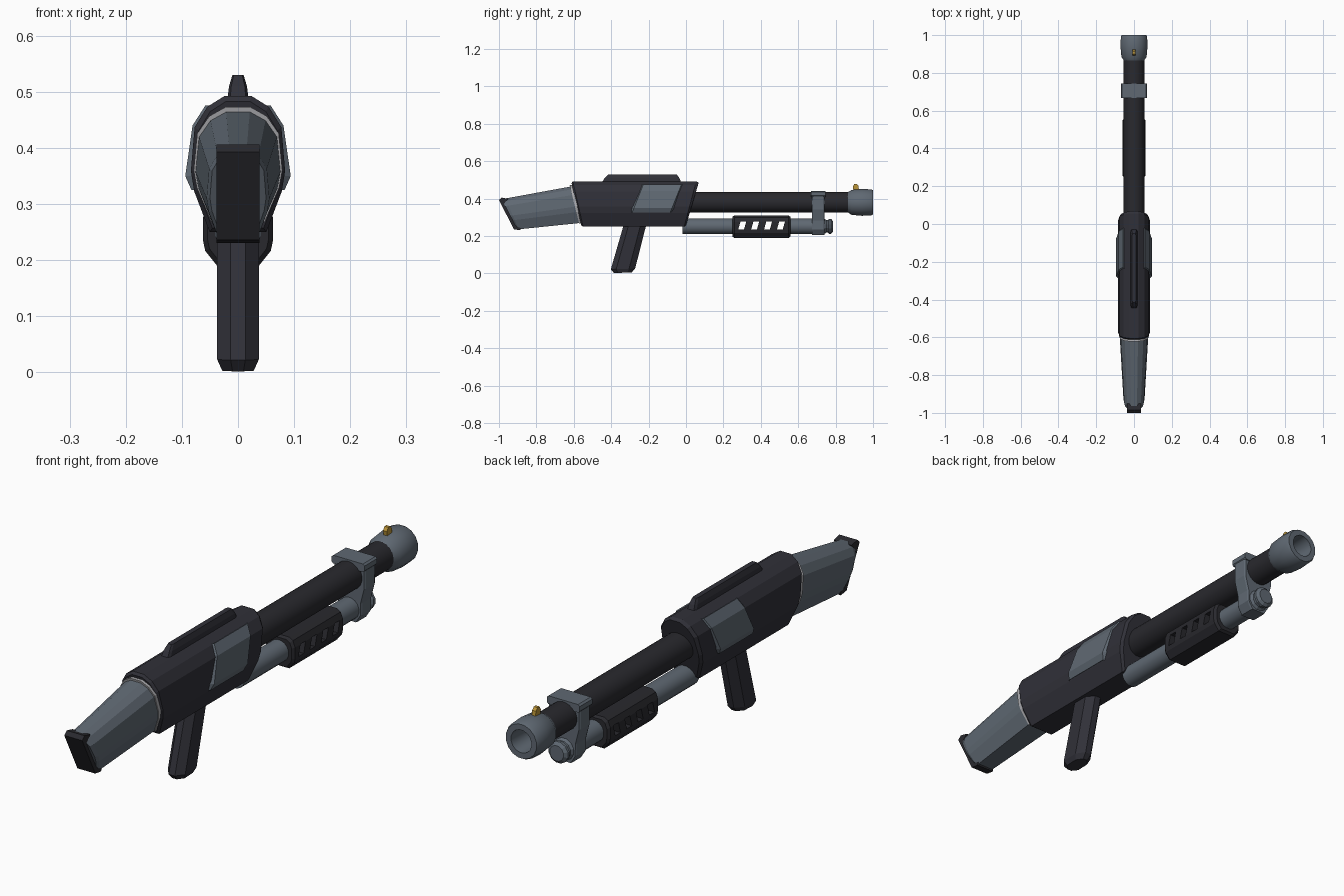
import bpy, bmesh, math
from mathutils import Vector, Matrix

cube = bpy.data.objects.get("Cube")
if cube:
    bpy.data.objects.remove(cube, do_unlink=True)


def material(name, rgb):
    m = bpy.data.materials.new(name)
    m.use_nodes = True
    m.diffuse_color = (*rgb, 1)
    bsdf = next(n for n in m.node_tree.nodes if n.type == 'BSDF_PRINCIPLED')
    bsdf.inputs["Base Color"].default_value = (*rgb, 1)
    return m


charcoal = material("charcoal", (0.030, 0.030, 0.040))
black = material("black", (0.022, 0.022, 0.027))
grey = material("slate grey", (0.115, 0.14, 0.17))
silver = material("silver trim", (0.42, 0.42, 0.44))
gold = material("gold", (0.50, 0.30, 0.04))


def finish(name, bm, mat, smooth=False):
    bmesh.ops.recalc_face_normals(bm, faces=bm.faces[:])
    mesh = bpy.data.meshes.new(name)
    bm.to_mesh(mesh)
    bm.free()
    mesh.materials.append(mat)
    ob = bpy.data.objects.new(name, mesh)
    bpy.context.collection.objects.link(ob)
    if smooth:
        bpy.context.view_layer.objects.active = ob
        ob.select_set(True)
        bpy.ops.object.shade_smooth_by_angle(angle=math.radians(32))
        ob.select_set(False)
    return ob


def loft(name, rings, mat, closed=False):
    """Skin equal rings of points; cap the ends, or join last to first."""
    bm = bmesh.new()
    loops = [[bm.verts.new(p) for p in r] for r in rings]
    n = len(loops[0])
    pairs = list(zip(loops, loops[1:]))
    if closed:
        pairs.append((loops[-1], loops[0]))
    else:
        bm.faces.new(loops[0])
        bm.faces.new(loops[-1])
    for a, b in pairs:
        for i in range(n):
            j = (i + 1) % n
            bm.faces.new((a[i], a[j], b[j], b[i]))
    return finish(name, bm, mat)


def ring(half, width, low, high):
    """Mirror a half section (x, t) and lay it along the y,z line low-high."""
    low, high = Vector((0, *low)), Vector((0, *high))
    right = [low.lerp(high, t) + Vector((x * width, 0, 0)) for x, t in half]
    left = [Vector((-p.x, p.y, p.z)) for p in reversed(right)]
    return right + left


def extrude_x(name, profile, x0, x1, mat):
    return loft(name, [[(x, y, z) for y, z in profile] for x in (x0, x1)], mat)


def lathe(name, profile, z, sides, mat, smooth=False, closed=False):
    """Turn (y, radius) points around a line along y at height z."""
    rings = []
    for y, r in profile:
        angles = [2 * math.pi * (i + 0.5) / sides for i in range(sides)]
        rings.append([(r * math.cos(a), y, z + r * math.sin(a)) for a in angles])
    ob = loft(name, rings, mat, closed)
    if smooth:
        bpy.context.view_layer.objects.active = ob
        ob.select_set(True)
        bpy.ops.object.shade_smooth_by_angle(angle=math.radians(32))
        ob.select_set(False)
    return ob


# Receiver: arched body with slanted, chamfered ends
body = [(0.6, 0), (0.93, 0.3), (1, 0.45), (0.92, 0.77), (0.65, 0.92), (0.28, 1)]
loft("receiver", [
    ring(body, 0.076, (-0.56, 0.257), (-0.612, 0.483)),
    ring(body, 0.084, (-0.55, 0.25), (-0.605, 0.493)),
    ring(body, 0.084, (-0.01, 0.25), (0.055, 0.493)),
    ring(body, 0.075, (0.0, 0.257), (0.068, 0.486))], charcoal)

# Raised panels on both sides, sheared to follow the body
panel = [(0.083, 0.325), (0.094, 0.35), (0.081, 0.44), (0.058, 0.476),
         (0.035, 0.465), (0.06, 0.34)]
for side, label in ((1, "left"), (-1, "right")):
    rings = []
    for start, inset in ((-0.30, 0.012), (-0.288, 0), (-0.085, 0), (-0.073, 0.012)):
        rings.append([(side * (x - inset), start + (z - 0.325) * 0.4, z)
                      for x, z in panel])
    loft(label + "_panel", rings, grey)

# Sighting rib on top
slab = [(0.75, 0), (1, 0.03), (1, 0.97), (0.75, 1)]
loft("top_rib", [
    ring(slab, 0.019, (-0.45, 0.485), (-0.025, 0.485)),
    ring(slab, 0.016, (-0.435, 0.51), (-0.035, 0.51)),
    ring(slab, 0.010, (-0.415, 0.53), (-0.05, 0.53))], charcoal)

# Stock with a pale collar and a dark butt plate
loft("stock_collar", [
    ring(body, 0.079, (-0.555, 0.268), (-0.60, 0.473)),
    ring(body, 0.079, (-0.572, 0.268), (-0.622, 0.473))], silver)
loft("stock", [
    ring(body, 0.076, (-0.565, 0.27), (-0.61, 0.466)),
    ring(body, 0.056, (-0.895, 0.236), (-0.965, 0.401)),
    ring(body, 0.050, (-0.905, 0.242), (-0.985, 0.395))], grey)
extrude_x("butt_plate", [
    (-1.0, 0.393), (-0.985, 0.406), (-0.95, 0.398), (-0.972, 0.375),
    (-0.906, 0.25), (-0.882, 0.243), (-0.885, 0.231), (-0.92, 0.236)],
    -0.038, 0.038, black)

# Hand grip
grip = [(0.35, 0), (1, 0.22), (1, 0.75), (0.35, 1)]
loft("grip", [
    ring(grip, 0.028, (-0.385, 0.002), (-0.29, 0.006)),
    ring(grip, 0.037, (-0.402, 0.022), (-0.272, 0.026)),
    ring(grip, 0.037, (-0.33, 0.27), (-0.21, 0.27))], charcoal)

# Barrel and hollow muzzle
lathe("barrel", [(-0.02, 0.055), (0.88, 0.055)], 0.38, 20, black, True)
lathe("muzzle", [(0.858, 0.05), (0.885, 0.068), (0.94, 0.073), (0.99, 0.071),
                 (1.0, 0.066), (1.0, 0.044), (0.90, 0.040), (0.87, 0.04)],
      0.38, 16, grey, True, True)

# Front sight bead
extrude_x("front_sight", [
    (0.895, 0.445), (0.925, 0.445), (0.922, 0.468), (0.912, 0.478),
    (0.9, 0.478), (0.892, 0.465)], -0.008, 0.008, gold)

# Magazine tube in two lengths, meeting inside the fore grip
lathe("tube_rear", [(-0.02, 0.042), (0.27, 0.042)], 0.252, 16, grey, True)
lathe("tube_front", [(0.54, 0.042), (0.74, 0.042)], 0.252, 16, grey, True)
lathe("tube_cap", [(0.72, 0.04), (0.735, 0.046), (0.75, 0.035), (0.76, 0.035),
                   (0.765, 0.042), (0.775, 0.042), (0.785, 0.03)],
      0.252, 12, grey)

# Barrel band with a stepped top
strap = [(0.45, 0), (0.75, 0.14), (0.76, 0.35), (1, 0.62), (1, 1)]
loft("barrel_band", [
    ring(strap, w, (y, 0.205), (y, 0.425))
    for y, w in ((0.675, 0.063), (0.682, 0.067), (0.733, 0.067), (0.74, 0.063))], grey)
lid = [(0.92, 0), (1, 0.2), (1, 0.8), (0.9, 1)]
loft("band_top", [
    ring(lid, 0.070, (y, 0.41), (y, 0.441)) for y in (0.668, 0.745)], grey)

# Fore grip with slanted slots cut through
sleeve = [(0.6, 0), (0.94, 0.22), (1, 0.36), (1, 0.72), (0.85, 0.92), (0.6, 1)]
fore = loft("fore_grip", [
    ring(sleeve, w, (y, 0.25 - h), (y, 0.25 + h))
    for y, w, h in ((0.248, 0.054, 0.053), (0.258, 0.062, 0.06),
                    (0.548, 0.062, 0.06), (0.558, 0.054, 0.053))], black)
for i in range(4):
    y = 0.279 + 0.069 * i
    cutter = extrude_x("slot_cutter", [
        (y, 0.234), (y + 0.031, 0.234), (y + 0.043, 0.277), (y + 0.012, 0.277)],
        -0.1, 0.1, black)
    cutter.hide_render = True
    cutter.hide_viewport = True
    cutter.display_type = 'WIRE'
    cut = fore.modifiers.new("slot", 'BOOLEAN')
    cut.operation = 'DIFFERENCE'
    cut.solver = 'EXACT'
    cut.object = cutter
